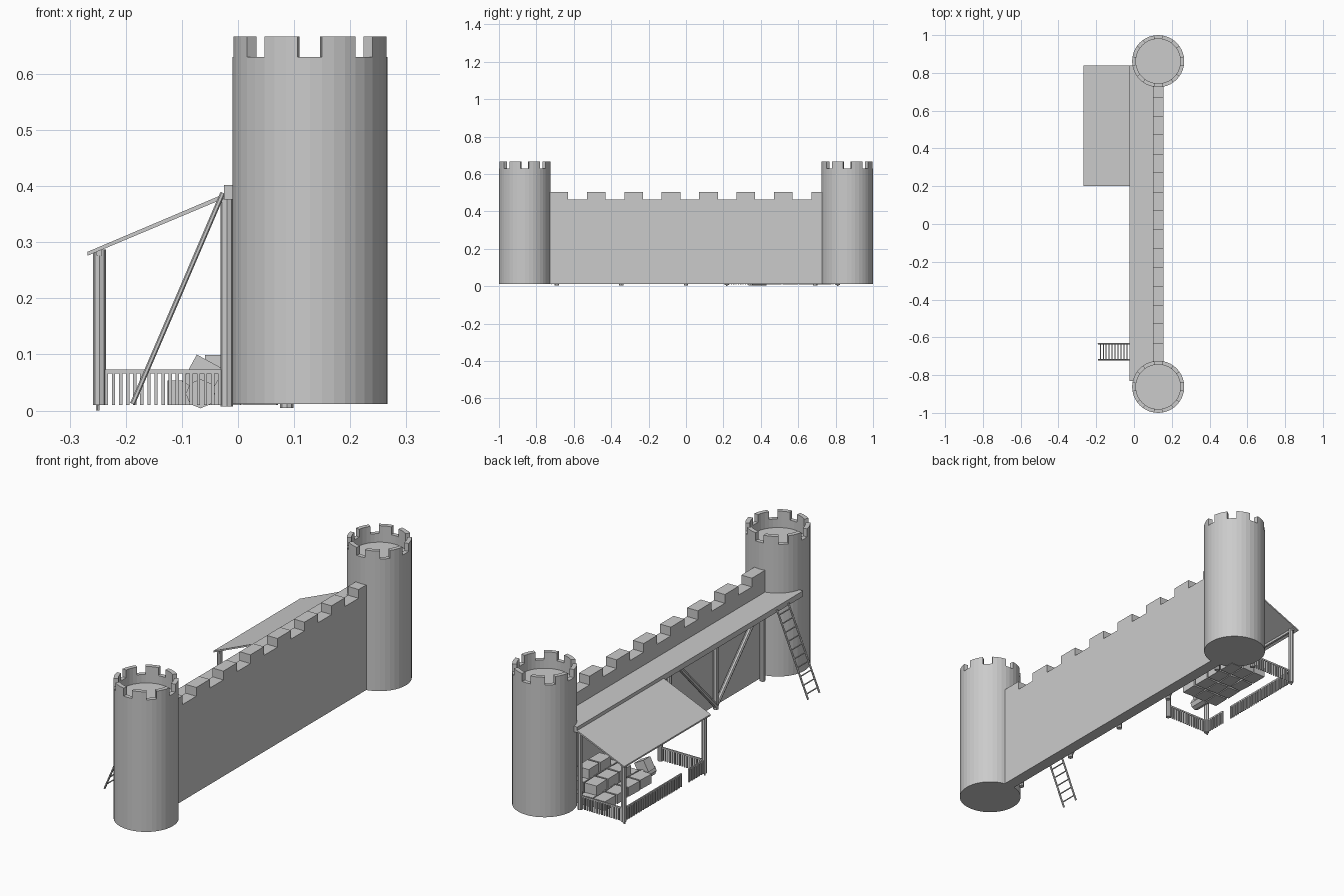
import bpy, bmesh, math, random
from mathutils import Vector, Matrix

if "Cube" in bpy.data.objects:
    bpy.data.objects.remove(bpy.data.objects["Cube"])

random.seed(3)


def finish(name, bm):
    bmesh.ops.recalc_face_normals(bm, faces=bm.faces)
    me = bpy.data.meshes.new(name)
    bm.to_mesh(me)
    bm.free()
    ob = bpy.data.objects.new(name, me)
    bpy.context.collection.objects.link(ob)
    return ob


def add_box(bm, lo, hi, rot=None):
    lo, hi = Vector(lo), Vector(hi)
    m = Matrix.Translation((lo + hi) / 2)
    if rot:
        m = m @ rot
    bmesh.ops.create_cube(bm, size=1, matrix=m @ Matrix.Diagonal((*(hi - lo), 1)))


def add_rod(bm, a, b, r, n=8):
    a, b = Vector(a), Vector(b)
    q = (b - a).to_track_quat('Z', 'Y').to_matrix().to_4x4()
    bmesh.ops.create_cone(bm, cap_ends=True, segments=n, radius1=r, radius2=r,
                          depth=(b - a).length,
                          matrix=Matrix.Translation((a + b) / 2) @ q)


def prism_y(bm, prof, y0, y1):
    a = [bm.verts.new((x, y0, z)) for x, z in prof]
    b = [bm.verts.new((x, y1, z)) for x, z in prof]
    bm.faces.new(a)
    bm.faces.new(b[::-1])
    for i in range(len(prof)):
        j = (i + 1) % len(prof)
        bm.faces.new((a[i], b[i], b[j], a[j]))


# Round towers: lathed body with a sunken top, and eight curved merlons
R, RI, SEG, CX, CY = 0.138, 0.118, 40, 0.128, 0.862
BASE, RIM, TOP = 0.012, 0.63, 0.667


def ring_pt(bm, cy, r, i, z):
    a = -math.pi / 2 + (i + 1) * 2 * math.pi / SEG
    return bm.verts.new((CX + r * math.cos(a), cy + r * math.sin(a), z))


def tower(name, cy):
    bm = bmesh.new()
    prof = [(R, BASE), (R, RIM), (RI, RIM), (RI, 0.59)]
    rings = [[ring_pt(bm, cy, r, i, z) for i in range(SEG)] for r, z in prof]
    for p, q in zip(rings, rings[1:]):
        for i in range(SEG):
            j = (i + 1) % SEG
            bm.faces.new((p[i], p[j], q[j], q[i]))
    bm.faces.new(rings[0])
    bm.faces.new(rings[-1])
    for k in range(8):
        cols = [[ring_pt(bm, cy, r, k * 5 + s, z) for r, z in
                 ((R, RIM), (R, TOP), (RI, TOP), (RI, RIM))] for s in range(4)]
        bm.faces.new(cols[0])
        bm.faces.new(cols[-1])
        for p, q in zip(cols, cols[1:]):
            for i in range(4):
                j = (i + 1) % 4
                bm.faces.new((p[i], p[j], q[j], q[i]))
    finish(name, bm)


tower("front_tower", -CY)
tower("back_tower", CY)

# Curtain wall with merlons
bm = bmesh.new()
add_box(bm, (0.10, -0.75, BASE), (0.155, 0.75, 0.463))
for i in range(8):
    y = -0.73 + 0.2 * i
    add_box(bm, (0.10, y, 0.463), (0.155, y + 0.1, 0.504))
finish("curtain_wall", bm)

# Walkway behind the parapet
bm = bmesh.new()
add_box(bm, (-0.025, -0.83, 0.376), (0.10, 0.84, 0.402))
finish("walkway", bm)

# Posts and diagonal braces against the wall
bm = bmesh.new()
px = 0.087
for i in range(-2, 3):
    add_rod(bm, (px, 0.345 * i, 0.005), (px, 0.345 * i, 0.378), 0.012)
for foot in (-0.345, 0.345):
    for s in (-1, 1):
        add_rod(bm, (px, foot, 0.02), (px, foot + s * 0.335, 0.37), 0.011)
finish("walkway_supports", bm)

# Ladder leaning on the walkway
bm = bmesh.new()
foot, head = Vector((-0.188, 0, 0.012)), Vector((-0.027, 0, 0.388))
for y in (-0.718, -0.634):
    o = Vector((0, y, 0))
    add_rod(bm, foot + o, head + o, 0.0045, 6)
for i in range(10):
    p = foot.lerp(head, (i + 0.6) / 10.2)
    add_rod(bm, (p.x, -0.718, p.z), (p.x, -0.634, p.z), 0.003, 6)
finish("ladder", bm)

# Lean-to shed: roof and four posts with small feet
bm = bmesh.new()
prism_y(bm, [(-0.268, 0.276), (-0.025, 0.378), (-0.025, 0.386), (-0.268, 0.283)], 0.2, 0.84)
finish("shed_roof", bm)
bm = bmesh.new()
YA, YB, XA, XB = 0.218, 0.812, -0.247, -0.02
for y in (YA, YB):
    add_rod(bm, (XA, y, 0.01), (XA, y, 0.287), 0.0115)
    add_rod(bm, (XA - 0.003, y, 0), (XA - 0.003, y, 0.012), 0.004, 6)
    add_rod(bm, (XB, y, 0.007), (XB, y, 0.377), 0.0115)
finish("shed_posts", bm)
bm = bmesh.new()
add_box(bm, (XA - 0.005, 0.205, 0.276), (XA + 0.005, 0.83, 0.287))
finish("shed_beam", bm)


# Picket fence around the shed with a gateway
def fence(bm, a, b):
    a, b = Vector(a), Vector(b)
    d = b - a
    t = 0.003
    lo = (min(a.x, b.x) - t, min(a.y, b.y) - t, 0.066)
    hi = (max(a.x, b.x) + t, max(a.y, b.y) + t, 0.073)
    add_box(bm, lo, hi)
    n = round(d.length / 0.0127)
    for i in range(n + 1):
        p = a + d * i / n
        add_box(bm, (p.x - t, p.y - t, 0.01), (p.x + t, p.y + t, 0.066))


bm = bmesh.new()
fence(bm, (XA, YA, 0), (XB, YA, 0))
fence(bm, (XA, YB, 0), (XB, YB, 0))
fence(bm, (XA, YA, 0), (XA, 0.33, 0))
fence(bm, (XA, 0.39, 0), (XA, YB, 0))
finish("picket_fence", bm)

# Stacked crates stepping up towards the wall
bm = bmesh.new()
h = 0.045
for layer, (nx, ny, y0) in enumerate(((3, 4, 0.43), (2, 3, 0.49), (1, 2, 0.54))):
    for i in range(nx):
        for j in range(ny):
            x1 = 0.07 - i * 0.066
            y1 = y0 + j * 0.088
            z1 = 0.01 + layer * h
            add_box(bm, (x1 - 0.061, y1, z1), (x1, y1 + 0.08, z1 + h - 0.001),
                    Matrix.Rotation(random.uniform(-0.06, 0.06), 4, 'Z'))
finish("crates", bm)

# Leaning crate and a small barrel beside the stack
bm = bmesh.new()
add_box(bm, (-0.09, 0.37, 0.035), (-0.035, 0.42, 0.09), Matrix.Rotation(0.5, 4, 'Y'))
finish("leaning_crate", bm)
bm = bmesh.new()
add_rod(bm, (-0.067, 0.35, 0.03), (-0.067, 0.43, 0.03), 0.026)
finish("barrel", bm)
